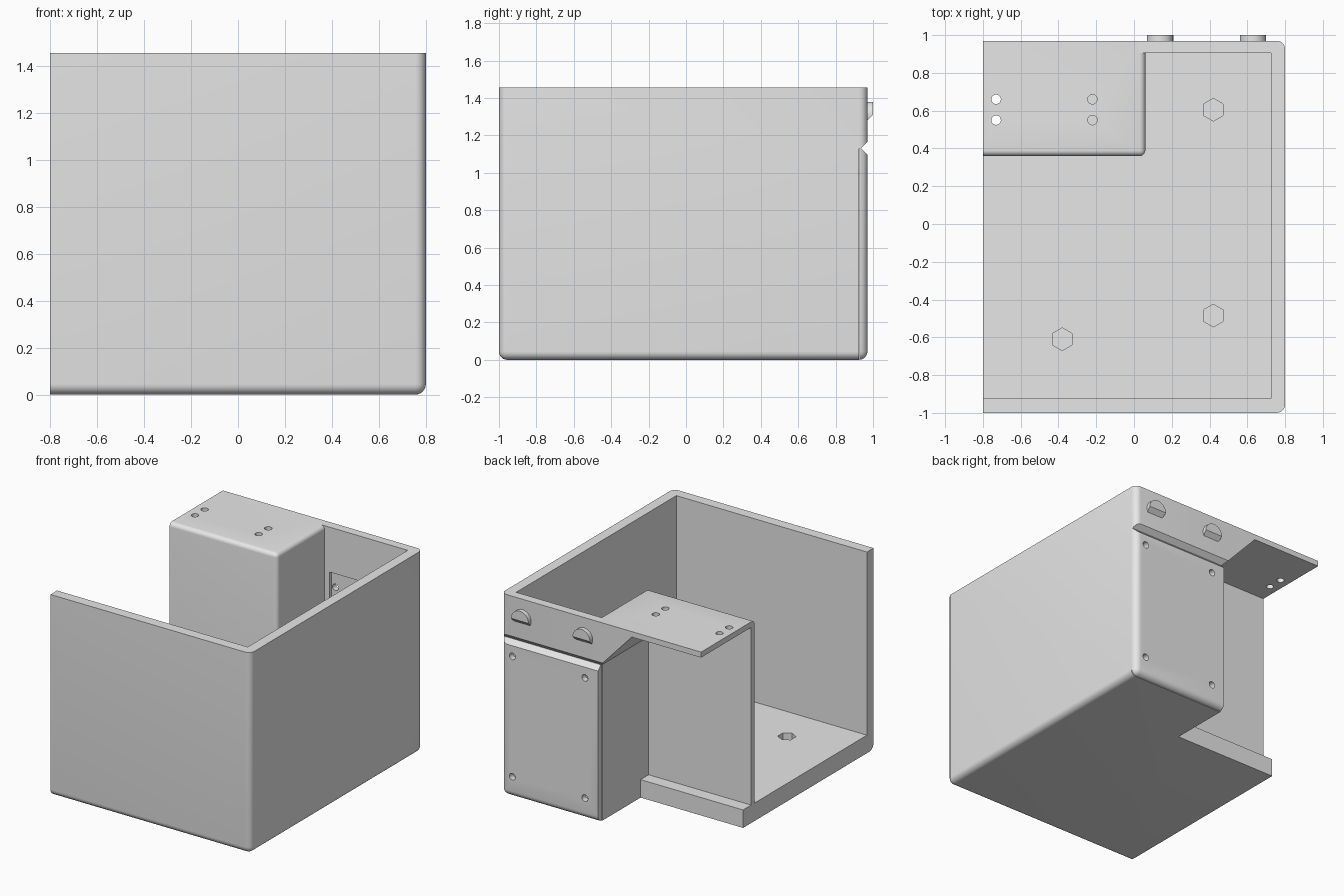
import bpy, bmesh
from math import sin, cos, pi
from mathutils import Vector

old = bpy.data.objects.get("Cube")
if old:
    bpy.data.objects.remove(old, do_unlink=True)

grey = bpy.data.materials.new("plain_grey")
grey.use_nodes = True
grey.diffuse_color = (0.8, 0.8, 0.8, 1)
grey.node_tree.nodes["Principled BSDF"].inputs["Base Color"].default_value = (0.8, 0.8, 0.8, 1)


def prism(name, points, axis, lo, hi, rounded=None, radius=0.0):
    """Extrude a 2D profile along an axis; round the edges chosen by a rule."""
    bm = bmesh.new()
    verts = []
    for p in points:
        co = list(p)
        co.insert(axis, lo)
        verts.append(bm.verts.new(co))
    face = bm.faces.new(verts)
    new = bmesh.ops.extrude_face_region(bm, geom=[face])["geom"]
    step = Vector((0, 0, 0))
    step[axis] = hi - lo
    bmesh.ops.translate(bm, vec=step, verts=[v for v in new if isinstance(v, bmesh.types.BMVert)])
    bmesh.ops.recalc_face_normals(bm, faces=bm.faces[:])
    if rounded:
        edges = [e for e in bm.edges if rounded(e.verts[0].co, e.verts[1].co)]
        bmesh.ops.bevel(bm, geom=edges, offset=radius, segments=6, profile=0.5, affect='EDGES')
    mesh = bpy.data.meshes.new(name)
    bm.to_mesh(mesh)
    bm.free()
    mesh.materials.append(grey)
    obj = bpy.data.objects.new(name, mesh)
    bpy.context.collection.objects.link(obj)
    return obj


def box(name, x, y, z, rounded=None, radius=0.0):
    profile = [(x[0], y[0]), (x[1], y[0]), (x[1], y[1]), (x[0], y[1])]
    return prism(name, profile, 2, z[0], z[1], rounded, radius)


def disc(cx, cy, r, n=32):
    return [(cx + r * sin(2 * pi * i / n), cy + r * cos(2 * pi * i / n)) for i in range(n)]


def combine(obj, tool, operation='DIFFERENCE'):
    """Apply a boolean and remove the tool."""
    tool.hide_render = True
    mod = obj.modifiers.new("cut", 'BOOLEAN')
    mod.operation = operation
    mod.solver = 'EXACT'
    mod.object = tool
    bpy.ops.object.select_all(action='DESELECT')
    bpy.context.view_layer.objects.active = obj
    obj.select_set(True)
    bpy.ops.object.modifier_apply(modifier=mod.name)
    bpy.data.objects.remove(tool, do_unlink=True)


RIGHT, BACK, FRONT, TOP = 0.8, 0.97, -1.0, 1.455
FLOOR, SIDE, COVER_TOP = 0.13, 0.02, 1.13


def body_edges(a, b):
    mid = (a + b) / 2
    corner = mid.x > 0.79 and abs(mid.y) > 0.9
    bottom = mid.z < 0.01 and mid.x > -0.79
    return corner or bottom


def solid(name):
    return box(name, (-0.8, RIGHT), (FRONT, BACK), (0, TOP), body_edges, 0.045)


def cover_recess():
    points = [(0.925, -0.1), (0.925, COVER_TOP), (0.935, COVER_TOP), (1.05, 1.245), (1.05, -0.1)]
    return prism("recess_cutter", points, 0, -0.3, 0.9)


# Housing: front wall, side wall, floor and upper back band
housing = solid("housing")
combine(housing, box("inside_cutter", (-0.9, 0.725), (-0.925, 0.905), (FLOOR, 2)))
combine(housing, box("corner_cutter", (-0.9, SIDE), (0.49, 1.1), (-1, 2)))
combine(housing, cover_recess())
combine(housing, box("opening_cutter", (0.1, 0.69), (0.8, 1.1), (FLOOR, COVER_TOP)))

# Hexagonal nut pockets in the floor
for x, y in [(-0.38, -0.61), (0.42, -0.485), (0.42, 0.605)]:
    combine(housing, prism("nut_cutter", disc(x, y, 0.06, 6), 2, 0.05, 0.3))


# Raised corner shelf: top plate with a front wall and a side wall
def shelf_edges(a, b):
    mid = (a + b) / 2
    front, side, top = mid.y < 0.37, mid.x > 0.05, mid.z > 1.45
    return (front and side) or (top and (front or side))


shelf = box("corner_shelf", (-0.8, 0.06), (0.36, BACK), (FLOOR, TOP), shelf_edges, 0.03)
combine(shelf, box("shelf_cutter", (-0.9, SIDE), (0.398, 1.1), (0, 1.415)))
combine(shelf, cover_recess())
for x in (-0.73, -0.22):
    for y in (0.55, 0.66):
        combine(shelf, prism("hole_cutter", disc(x, y, 0.025), 2, 1.3, 1.6))

# Sloped support under the shelf
brace = prism("shelf_brace", [(SIDE, COVER_TOP), (SIDE, 1.42), (-0.25, 1.42)], 1, 0.395, BACK)
combine(brace, cover_recess())

# Rear cover with a chamfered top and four screw holes
cover = solid("rear_cover")
cover_shape = [(0.928, -0.1), (0.928, COVER_TOP), (0.937, COVER_TOP), (1.0, 1.067), (1.0, -0.1)]
combine(cover, prism("cover_shape", cover_shape, 0, 0.025, 0.9), 'INTERSECT')
for x in (0.13, 0.71):
    for z in (0.15, 1.02):
        combine(cover, prism("screw_cutter", disc(x, z, 0.024), 1, 0.8, 1.1))

# Half-round hooks with a sloped underside
hooks = []
for name, x in (("inner_hook", 0.138), ("outer_hook", 0.63)):
    hook = prism(name, disc(x, 1.31, 0.07, 48), 1, 0.96, 1.0)
    wedge = [(0.9, 1.21), (1.1, 1.41), (1.1, 1.1), (0.9, 1.1)]
    combine(hook, prism("wedge_cutter", wedge, 0, x - 0.2, x + 0.2))
    hooks.append(hook)

# Smooth the rounded edges, keep the rest sharp
bpy.ops.object.select_all(action='DESELECT')
for obj in [housing, shelf, brace, cover] + hooks:
    obj.select_set(True)
bpy.context.view_layer.objects.active = housing
bpy.ops.object.shade_smooth_by_angle(angle=pi / 6)
